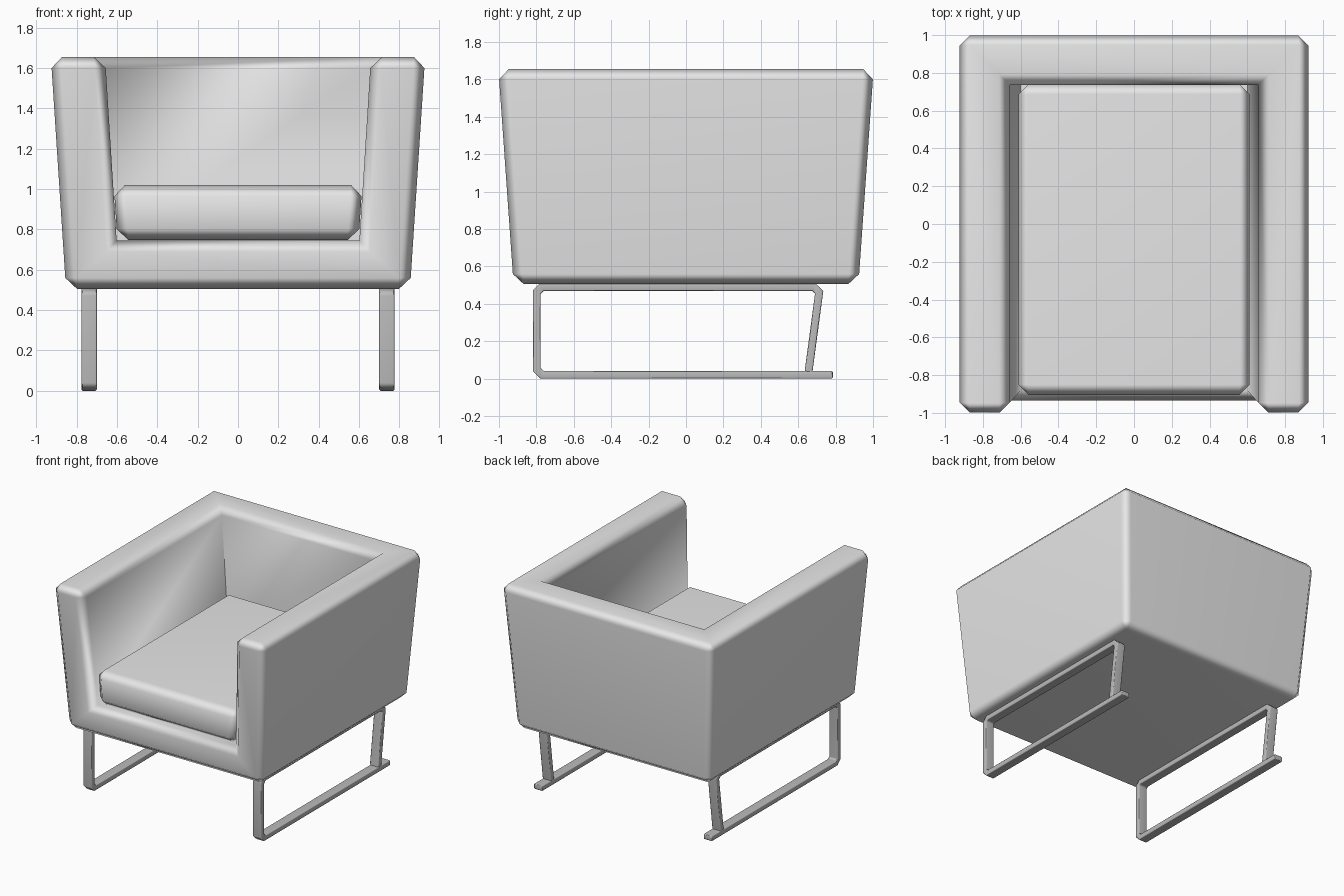
import bpy, bmesh, math
from mathutils import Vector

if "Cube" in bpy.data.objects:
    bpy.data.objects.remove(bpy.data.objects["Cube"])


def material(name, v):
    m = bpy.data.materials.new(name)
    m.diffuse_color = (v, v, v, 1)
    m.use_nodes = True
    m.node_tree.nodes["Principled BSDF"].inputs["Base Color"].default_value = m.diffuse_color
    return m


UPHOLSTERY = material("light grey upholstery", 0.8)
FRAME = material("grey metal", 0.5)


def finish(name, bm, mat, bevel):
    """Chamfer the convex edges, then shade smooth with face-weighted normals."""
    bmesh.ops.recalc_face_normals(bm, faces=bm.faces)
    bm.normal_update()
    edges = [e for e in bm.edges
             if e.is_convex and e.calc_face_angle(0) > math.radians(60)]
    bmesh.ops.bevel(bm, geom=edges, offset=bevel, offset_type='OFFSET',
                    segments=1, profile=0.5, affect='EDGES', clamp_overlap=True)
    bmesh.ops.recalc_face_normals(bm, faces=bm.faces)
    me = bpy.data.meshes.new(name)
    bm.to_mesh(me)
    bm.free()
    me.materials.append(mat)
    me.shade_smooth()
    me.set_sharp_from_angle(angle=math.radians(60))
    ob = bpy.data.objects.new(name, me)
    bpy.context.collection.objects.link(ob)
    w = ob.modifiers.new("weighted normals", 'WEIGHTED_NORMAL')
    w.keep_sharp = True
    return ob


# Shell: tapered tub with seat base, two arms and back
Z0, ZF, Z1 = 0.505, 0.745, 1.655


def outer(z):
    t = (z - Z0) / (Z1 - Z0)
    return 0.853 + 0.075 * t, 0.922 + 0.081 * t


def inner_x(z):
    return 0.602 + 0.063 * (z - ZF)


bm = bmesh.new()
V = {}
for s, side in ((-1, "l"), (1, "r")):
    for z, lvl in ((Z0, "b"), (Z1, "t")):
        x, y = outer(z)
        V["of" + lvl + side] = bm.verts.new((s * x, -y, z))
        V["ob" + lvl + side] = bm.verts.new((s * x, y, z))
    for z, lvl, yb in ((ZF, "b", 0.735), (Z1, "t", 0.737)):
        V["if" + lvl + side] = bm.verts.new((s * inner_x(z), -outer(z)[1], z))
        V["ib" + lvl + side] = bm.verts.new((s * inner_x(z), yb, z))
for f in ("ofbl ofbr obbr obbl",                          # underside
          "obbl obbr obtr obtl",                          # back outside
          "ofbl obbl obtl oftl", "ofbr obbr obtr oftr",   # arm outsides
          "ifbl ibbl ibtl iftl", "ifbr ibbr ibtr iftr",   # arm insides
          "ibbl ibbr ibtr ibtl",                          # back inside
          "ifbl ifbr ibbr ibbl",                          # seat floor
          "ofbl ofbr oftr iftr ifbr ifbl iftl oftl",      # front
          "oftl iftl ibtl ibtr iftr oftr obtr obtl"):     # top
    bm.faces.new([V[k] for k in f.split()])
finish("armchair_shell", bm, UPHOLSTERY, 0.055)

# Seat cushion, slightly wider at the top
bm = bmesh.new()
bmesh.ops.create_cube(bm, size=1)
for v in bm.verts:
    top = v.co.z > 0
    v.co = (math.copysign(0.616 if top else 0.598, v.co.x),
            0.742 if v.co.y > 0 else -0.905,
            1.02 if top else 0.747)
finish("seat_cushion", bm, UPHOLSTERY, 0.055)


# Sled legs: a flat bar bent along a side path, one on each side
def bar_outline(path, half):
    """Outline of a polyline thickened by mitred offsets."""
    left, right = [], []
    for i, p in enumerate(path):
        a = (p - path[i - 1]).normalized() if i else None
        b = (path[i + 1] - p).normalized() if i < len(path) - 1 else None
        a, b = a or b, b or a
        n = Vector((-a.y - b.y, a.x + b.x)).normalized()
        off = n * half / n.dot(Vector((-a.y, a.x)))
        left.append(p + off)
        right.append(p - off)
    return left, right


C = 0.028
PATH = [Vector(p) for p in (
    (0.785, 0.021), (-0.798 + C, 0.021), (-0.798, 0.021 + C),
    (-0.798, 0.49 - C), (-0.798 + C, 0.49), (0.712 - C, 0.49),
    (0.712, 0.49 - C), (0.655, 0.036))]

for s, side in ((-1, "left"), (1, "right")):
    bm = bmesh.new()
    left, right = bar_outline(PATH, 0.021)
    rings = []
    for l, r in zip(left, right):
        rings.append([bm.verts.new((s * x, p.x, p.y))
                      for x, p in ((0.70, l), (0.776, l), (0.776, r), (0.70, r))])
    for a, b in zip(rings, rings[1:]):
        for i in range(4):
            j = (i + 1) % 4
            bm.faces.new((a[i], a[j], b[j], b[i]))
    bm.faces.new(rings[0])
    bm.faces.new(rings[-1])
    finish(side + "_sled_leg", bm, FRAME, 0.006)
